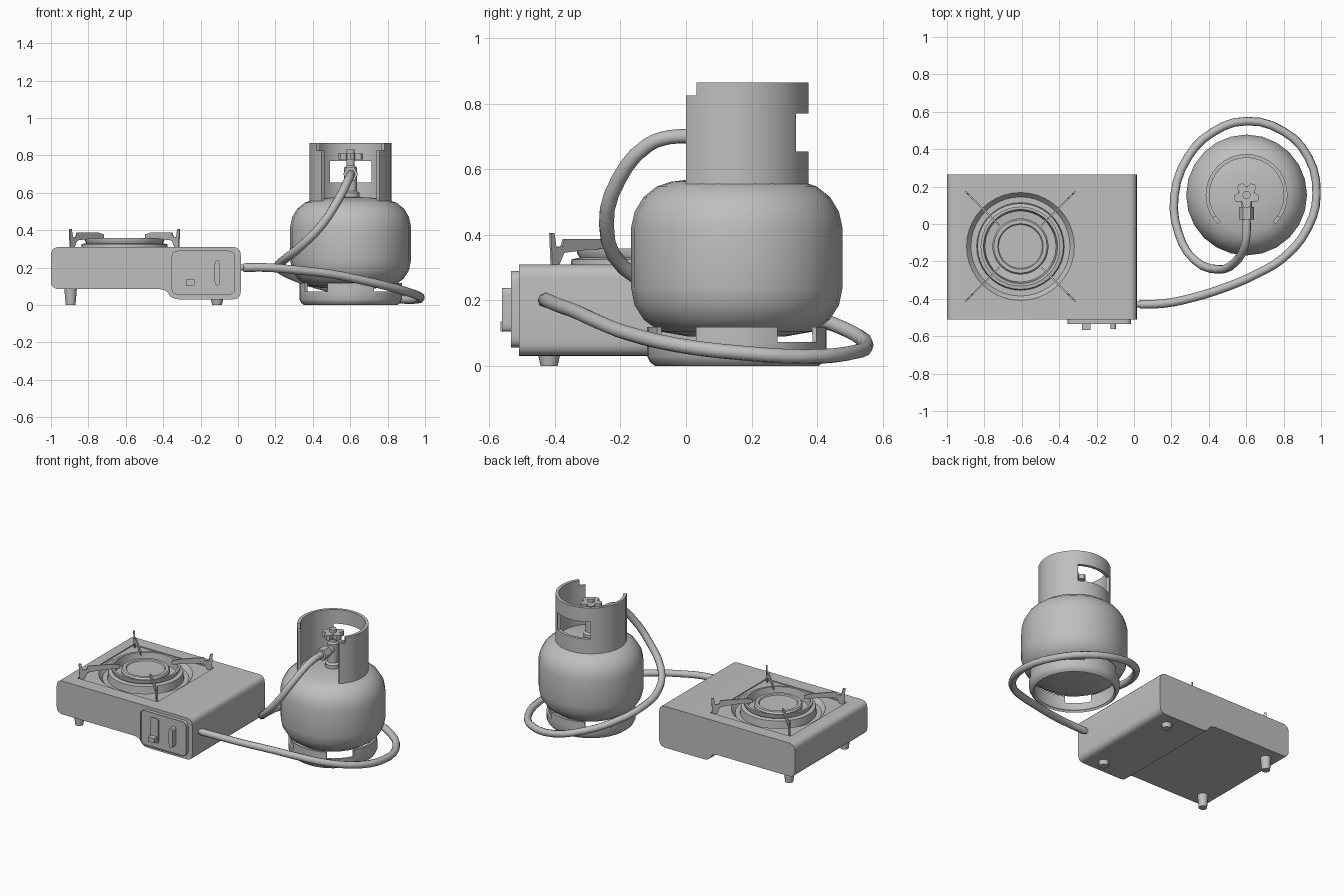
import bpy, bmesh, math
from math import pi, sin, cos, radians
from mathutils import Vector, Matrix

if "Cube" in bpy.data.objects:
    bpy.data.objects.remove(bpy.data.objects["Cube"])

grey = bpy.data.materials.new("plain grey")
grey.use_nodes = True
tone = (0.52, 0.52, 0.52, 1)
grey.diffuse_color = tone
grey.node_tree.nodes["Principled BSDF"].inputs["Base Color"].default_value = tone


def finish(name, bm, angle=35):
    bmesh.ops.recalc_face_normals(bm, faces=bm.faces)
    mesh = bpy.data.meshes.new(name)
    bm.to_mesh(mesh)
    bm.free()
    mesh.materials.append(grey)
    mesh.shade_smooth()
    mesh.set_sharp_from_angle(angle=radians(angle))
    ob = bpy.data.objects.new(name, mesh)
    bpy.context.collection.objects.link(ob)
    return ob


def rounded(points, radius, steps=5):
    """Round the corners of a closed 2D outline."""
    out = []
    for i, p in enumerate(points):
        p = Vector(p)
        a = (Vector(points[i - 1]) - p)
        b = (Vector(points[(i + 1) % len(points)]) - p)
        a = p + a.normalized() * min(radius, a.length * 0.45)
        b = p + b.normalized() * min(radius, b.length * 0.45)
        for k in range(steps + 1):
            t = k / steps
            out.append(a * (1 - t) ** 2 + p * 2 * t * (1 - t) + b * t * t)
    return out


def rect(x0, x1, z0, z1):
    return [(x0, z0), (x1, z0), (x1, z1), (x0, z1)]


def prism_bm(outline, y0, y1):
    """Extrude an x-z outline along y; returns the bmesh and its front face."""
    bm = bmesh.new()
    front = bm.faces.new([bm.verts.new((p[0], y0, p[1])) for p in outline])
    back = bm.faces.new([bm.verts.new((p[0], y1, p[1])) for p in outline])
    n = len(outline)
    for i in range(n):
        j = (i + 1) % n
        bm.faces.new((front.verts[i], front.verts[j], back.verts[j], back.verts[i]))
    return bm, front


def prism(name, outline, y0, y1):
    return finish(name, prism_bm(outline, y0, y1)[0])


def lathe(name, profile, centre, sides=24, axis=None):
    """Turn an (r, z) profile about z, or about another axis."""
    bm = bmesh.new()
    rings = []
    for r, z in profile:
        if r == 0:
            rings.append([bm.verts.new((0, 0, z))] * sides)
        else:
            rings.append([bm.verts.new((r * cos(2 * pi * i / sides), r * sin(2 * pi * i / sides), z))
                          for i in range(sides)])
    for a, b in zip(rings, rings[1:]):
        for i in range(sides):
            j = (i + 1) % sides
            bm.faces.new(list(dict.fromkeys((a[i], a[j], b[j], b[i]))))
    if axis:
        bm.transform(Vector((0, 0, 1)).rotation_difference(Vector(axis)).to_matrix().to_4x4())
    bm.transform(Matrix.Translation(centre))
    return finish(name, bm)


def rod(name, r0, r1, length, centre, sides=16, axis=None):
    return lathe(name, [(0, 0), (r0, 0), (r1, length), (0, length)], centre, sides, axis)


def apply_modifier(ob, mod):
    bpy.context.view_layer.objects.active = ob
    bpy.ops.object.modifier_apply(modifier=mod.name)


def cut(ob, cutter):
    mod = ob.modifiers.new("cut", 'BOOLEAN')
    mod.solver = 'EXACT'
    mod.object = cutter
    apply_modifier(ob, mod)
    bpy.data.objects.remove(cutter)


def arc_wall(name, degrees, heights, radius, keep, centre, thick):
    """Curved sheet made of the (angle, height) cells that pass the rule."""
    bm = bmesh.new()
    grid = {}

    def vert(d, z):
        key = (d % 360, z)
        if key not in grid:
            a, r = radians(d), radius(z)
            grid[key] = bm.verts.new((centre[0] + r * cos(a), centre[1] + r * sin(a), z))
        return grid[key]

    for d0, d1 in zip(degrees, degrees[1:]):
        for z0, z1 in zip(heights, heights[1:]):
            if keep((d0 + d1) / 2, (z0 + z1) / 2):
                bm.faces.new((vert(d0, z0), vert(d1, z0), vert(d1, z1), vert(d0, z1)))
    ob = finish(name, bm)
    mod = ob.modifiers.new("thickness", 'SOLIDIFY')
    mod.thickness = thick
    mod.offset = -1
    apply_modifier(ob, mod)
    ob.data.set_sharp_from_angle(angle=radians(35))
    return ob


# Stove body with a stepped underside and a recessed burner pan
BX, BY = -0.607, -0.12
outline = [(-1, 0.085), (-0.385, 0.085), (-0.355, 0.03), (0.015, 0.03), (0.015, 0.31), (-1, 0.31)]
body = prism("stove_body", rounded(outline, 0.045), -0.51, 0.265)
cut(body, prism("square_cutter", rect(BX - 0.3, BX + 0.3, 0.303, 0.4), BY - 0.3, BY + 0.3))
cut(body, lathe("pan_cutter", [(0, 0.275), (0.265, 0.275), (0.29, 0.305), (0.29, 0.4), (0, 0.4)],
                (BX, BY, 0), 40))
body.data.set_sharp_from_angle(angle=radians(35))

# Burner skirt, ring and cap
lathe("burner_ring", [(0.235, 0.27), (0.23, 0.325), (0.205, 0.33), (0.213, 0.345), (0.213, 0.358),
                      (0.198, 0.358), (0.19, 0.3), (0.14, 0.295)], (BX, BY, 0), 36)
lathe("burner_cap", [(0.135, 0.275), (0.135, 0.315), (0.15, 0.32), (0.15, 0.335), (0.142, 0.345),
                     (0.122, 0.345), (0.117, 0.338), (0, 0.338)], (BX, BY, 0), 36)

# Four diagonal pan supports
blade = [(0.16, 0.355), (0.16, 0.378), (0.2, 0.387), (0.36, 0.387), (0.368, 0.365), (0.393, 0.362),
         (0.402, 0.405), (0.417, 0.405), (0.411, 0.3), (0.385, 0.3), (0.36, 0.345), (0.25, 0.355)]
for i in range(4):
    bm, _ = prism_bm(blade, -0.004, 0.004)
    bm.transform(Matrix.Translation((BX, BY, 0)) @ Matrix.Rotation(pi / 4 + i * pi / 2, 4, 'Z'))
    finish(f"pan_support_{i + 1}", bm)

# Feet, longer under the raised side
for x, top in ((-0.895, 0.09), (-0.112, 0.035)):
    for side, y in (("front", -0.418), ("back", 0.175)):
        rod(f"{side}_foot", 0.026, 0.034, top, (x, y, 0), 12)

# Control panel with sunken face, lever and knob
bm, face = prism_bm(rounded(rect(-0.355, -0.015, 0.056, 0.29), 0.035), -0.535, -0.505)
bmesh.ops.inset_region(bm, faces=[face], thickness=0.016)
bmesh.ops.translate(bm, verts=face.verts, vec=(0, 0.01, 0))
finish("control_panel", bm)
prism("lever_slot", rounded(rect(-0.285, -0.225, 0.09, 0.255), 0.01), -0.532, -0.52)
prism("lever", rect(-0.278, -0.233, 0.105, 0.135), -0.567, -0.52)
prism("knob", rounded(rect(-0.125, -0.096, 0.105, 0.238), 0.028), -0.562, -0.52)

# Gas bottle
C = (0.602, 0.155, 0)
shell = [(0, 0.085), (0.15, 0.09), (0.235, 0.105), (0.283, 0.14), (0.312, 0.185), (0.323, 0.24),
         (0.323, 0.42), (0.312, 0.47), (0.285, 0.515), (0.245, 0.547), (0.2, 0.562), (0.1, 0.575), (0, 0.578)]
lathe("gas_bottle", shell, C, 24)

# Foot ring, notched on the diagonals
arc_wall("foot_ring", range(0, 361, 9), [0, 0.012, 0.03, 0.072, 0.118],
         lambda z: 0.25 if z == 0 else 0.265 if z < 0.02 else 0.274,
         lambda d, z: z < 0.075 or abs(d % 90 - 45) > 20, C, 0.015)

# Collar, open at the front with a handle window at the back
arc_wall("collar", [-45, -34, -22, -11, 0, 11, 22, 34, 45, 56, 67, 79, 90, 101, 113, 124, 135, 146,
                    158, 169, 180, 191, 202, 214, 225], [0.555, 0.655, 0.77, 0.825, 0.865],
         lambda z: 0.219,
         lambda d, z: not (0.655 < z < 0.77 and 56 < d < 124) and not (z > 0.825 and not -34 < d < 214),
         C, 0.02)

# Valve, star handwheel and outlet
lathe("valve", [(0.048, 0.56), (0.048, 0.6), (0.034, 0.61), (0.034, 0.735), (0.022, 0.745),
                (0.022, 0.83), (0, 0.83)], C, 12)
star = []
for k in range(5):
    for off, r in ((-16, 0.066), (0, 0.071), (16, 0.066), (36, 0.042)):
        a = radians(90 + 72 * k + off)
        star.append((r * cos(a), r * sin(a)))
bm, _ = prism_bm(star, -0.016, 0.016)
bm.transform(Matrix.Translation((C[0], C[1], 0.793)) @ Matrix.Rotation(pi / 2, 4, 'X'))
finish("handwheel", bm)
rod("valve_outlet", 0.028, 0.028, 0.12, (C[0], C[1], 0.7), 12, (0, -1, 0))
rod("outlet_nut", 0.04, 0.04, 0.065, (C[0], 0.09, 0.7), 6, (0, -1, 0))

# Hose from the stove, around the bottle and up to the valve
path = [(0.03, -0.43, 0.2), (0.16, -0.425, 0.2), (0.31, -0.395, 0.187), (0.5, -0.335, 0.165),
        (0.65, -0.27, 0.135), (0.8, -0.18, 0.1), (0.93, -0.02, 0.062), (0.976, 0.16, 0.04),
        (0.93, 0.36, 0.028), (0.8, 0.495, 0.038), (0.6, 0.55, 0.065), (0.42, 0.49, 0.11),
        (0.29, 0.36, 0.155), (0.216, 0.15, 0.2), (0.238, -0.05, 0.235), (0.32, -0.19, 0.3),
        (0.45, -0.243, 0.43), (0.54, -0.205, 0.57), (0.592, -0.115, 0.675),
        (0.602, -0.05, 0.698), (0.602, 0.035, 0.7)]
curve = bpy.data.curves.new("hose", 'CURVE')
curve.dimensions = '3D'
curve.resolution_u = 3
curve.bevel_depth = 0.023
curve.bevel_resolution = 2
curve.use_fill_caps = True
spline = curve.splines.new('BEZIER')
spline.bezier_points.add(len(path) - 1)
for point, co in zip(spline.bezier_points, path):
    point.co = co
    point.handle_left_type = point.handle_right_type = 'AUTO'
curve.materials.append(grey)
bpy.context.collection.objects.link(bpy.data.objects.new("hose", curve))
rod("hose_nozzle", 0.016, 0.016, 0.03, (0.005, -0.43, 0.2), 12, (1, 0, 0))
